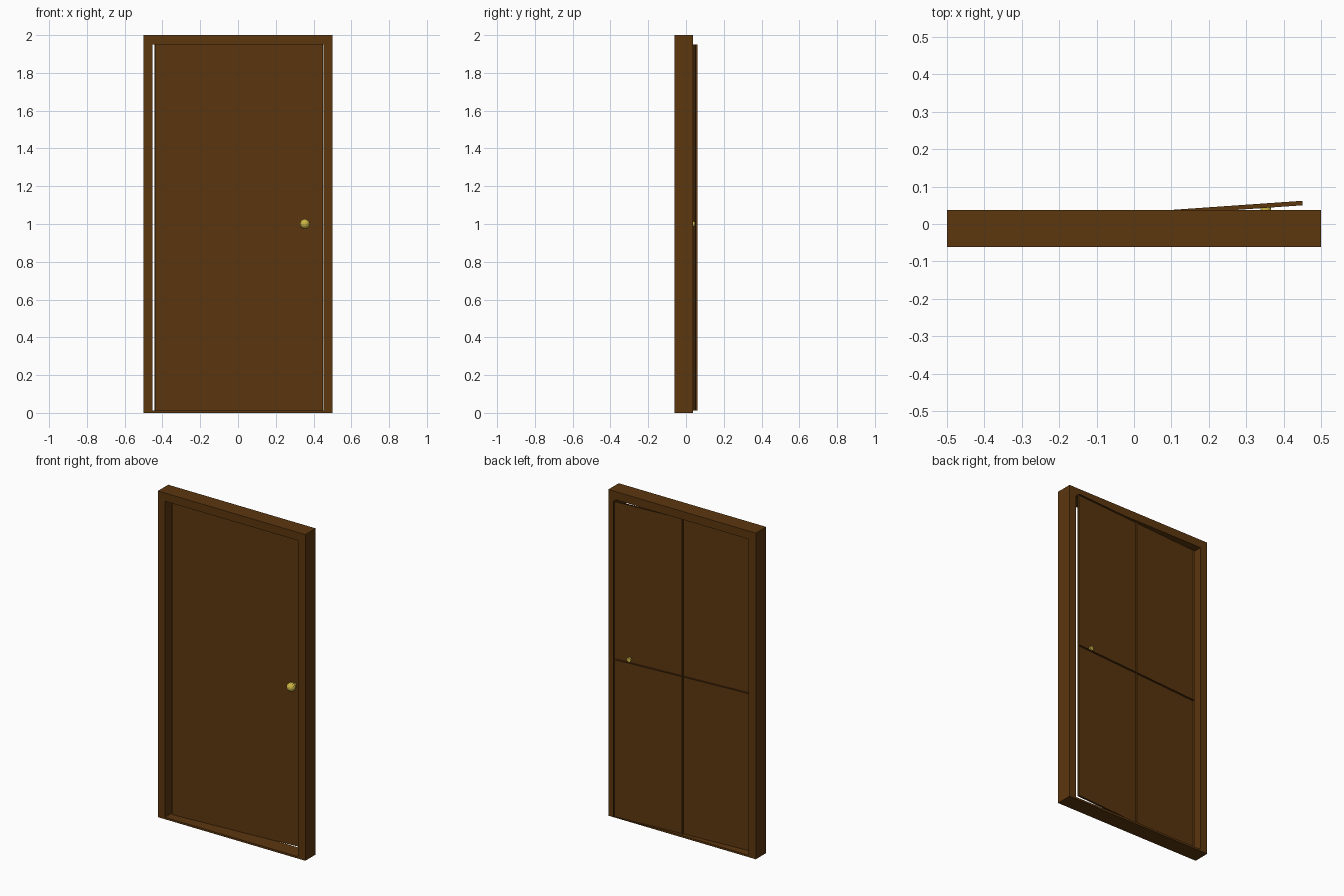
import bpy, bmesh, math
from mathutils import Matrix, Vector

if "Cube" in bpy.data.objects:
    bpy.data.objects.remove(bpy.data.objects["Cube"])


def material(name, rgb):
    m = bpy.data.materials.new(name)
    m.diffuse_color = (*rgb, 1)
    m.use_nodes = True
    m.node_tree.nodes["Principled BSDF"].inputs["Base Color"].default_value = m.diffuse_color
    return m


BROWN = material("dark_wood", (0.107, 0.038, 0.0048))
GOLD = material("brass", (0.60, 0.46, 0.06))


def make(name, bm, mat):
    me = bpy.data.meshes.new(name)
    bm.to_mesh(me)
    bm.free()
    me.materials.append(mat)
    ob = bpy.data.objects.new(name, me)
    bpy.context.collection.objects.link(ob)
    return ob


# Frame: rectangular ring with a thin sill
bm = bmesh.new()
Y0, Y1 = -0.062, 0.038


def rect(x, z0, z1, y):
    return [bm.verts.new((a, y, b)) for a, b in ((-x, z0), (x, z0), (x, z1), (-x, z1))]


loops = [rect(0.5, 0, 2, Y0), rect(0.452, 0.012, 1.95, Y0),
         rect(0.452, 0.012, 1.95, Y1), rect(0.5, 0, 2, Y1)]
for k in range(4):
    a, b = loops[k], loops[(k + 1) % 4]
    for i in range(4):
        j = (i + 1) % 4
        bm.faces.new((a[i], a[j], b[j], b[i]))
bmesh.ops.recalc_face_normals(bm, faces=bm.faces)
make("frame", bm, BROWN)

# Door leaf: thin pressed sheet, four panels pushed forward, slightly ajar
HINGE = Vector((-0.441, 0.0, 0.0))
ANGLE = math.atan2(0.062, 0.891)
WIDTH, BOTTOM, TOP = 0.893, 0.013, 1.95
swing = Matrix.Translation(HINGE) @ Matrix.Rotation(ANGLE, 4, 'Z')

bm = bmesh.new()
grid = [[bm.verts.new((WIDTH * i / 2, 0, BOTTOM + (TOP - BOTTOM) * j / 2))
         for j in range(3)] for i in range(3)]
panels = [bm.faces.new((grid[i][j], grid[i + 1][j], grid[i + 1][j + 1], grid[i][j + 1]))
          for i in range(2) for j in range(2)]
bmesh.ops.inset_individual(bm, faces=panels, thickness=0.074)
for f in panels:
    for v in f.verts:
        v.co.y = -0.012
bm.transform(swing)
make("door_leaf", bm, BROWN)

# Knob: faceted ball on a short stem that pokes through the sheet
KX, KZ = 0.794, 1.0
bm = bmesh.new()
turn = Matrix.Rotation(math.radians(90), 4, 'X')
bmesh.ops.create_uvsphere(bm, u_segments=12, v_segments=8, radius=0.027,
                          matrix=Matrix.Translation((KX, -0.046, KZ)) @ turn)
bm.transform(swing)
make("knob", bm, GOLD)

bm = bmesh.new()
bmesh.ops.create_cone(bm, cap_ends=True, segments=12, radius1=0.014, radius2=0.014,
                      depth=0.04, matrix=Matrix.Translation((KX, -0.0215, KZ)) @ turn)
bm.transform(swing)
make("knob_stem", bm, GOLD)
